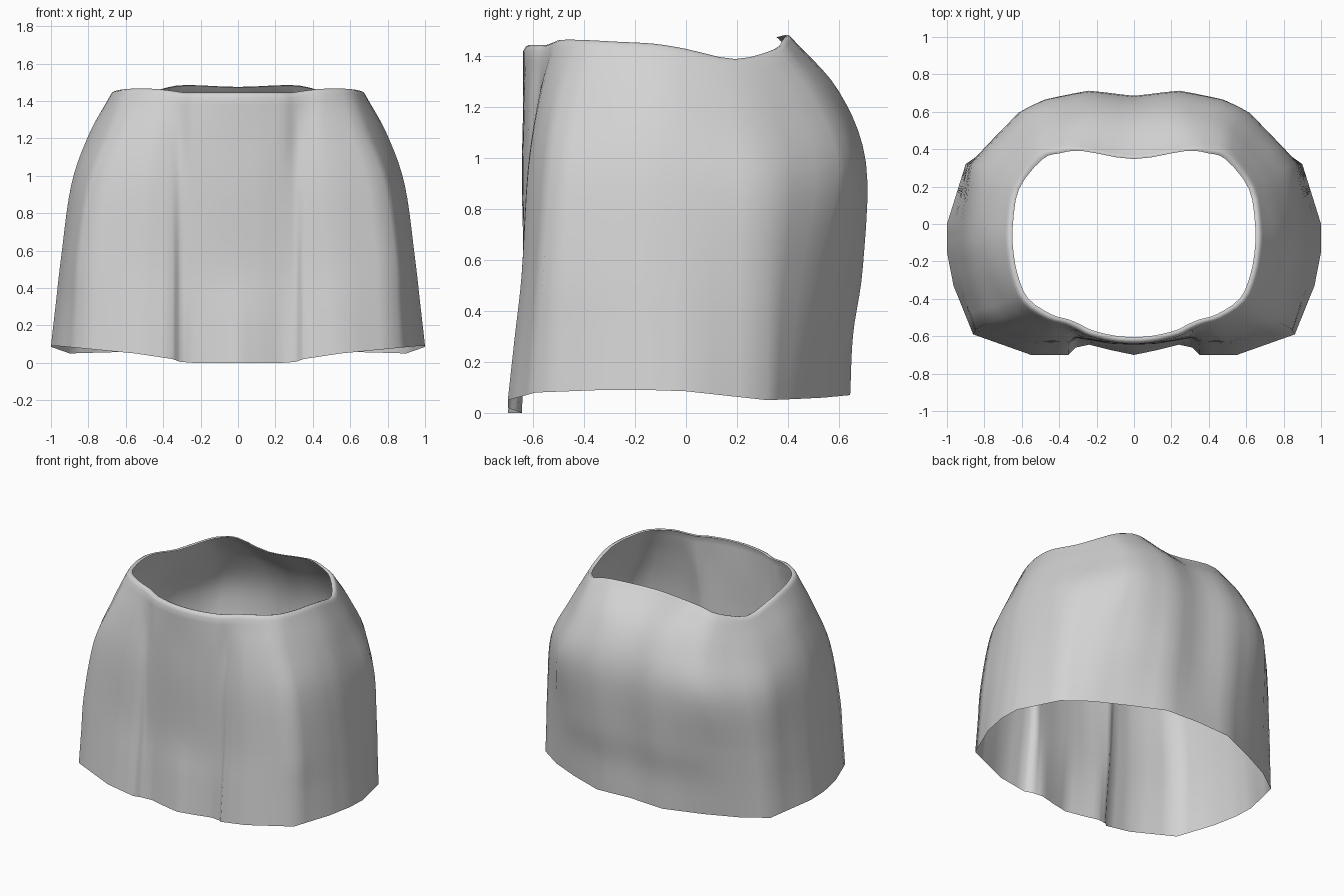
import bpy, bmesh, math

if "Cube" in bpy.data.objects:
    bpy.data.objects.remove(bpy.data.objects["Cube"])

# Half outlines (x, y) from front centre round to back centre, at rising heights
HEM = [(0, -.70), (.12, -.675), (.24, -.645), (.31, -.66), (.35, -.70), (.55, -.70), (.86, -.59), (.965, -.33),
       (1, -.15), (1, 0), (.90, .32), (.73, .44), (.52, .54), (.26, .645), (0, .645)]
THIGH = [(0, -.64), (.12, -.635), (.24, -.62), (.31, -.615), (.35, -.645), (.53, -.645), (.84, -.56), (.92, -.30),
         (.945, -.13), (.945, 0), (.885, .32), (.68, .51), (.49, .62), (.25, .695), (0, .67)]
HIP = [(0, -.645), (.12, -.64), (.24, -.62), (.31, -.605), (.36, -.62), (.50, -.62), (.78, -.53), (.86, -.30),
       (.89, -.13), (.89, 0), (.855, .32), (.605, .60), (.47, .665), (.24, .707), (0, .68)]
BELLY = [(0, -.64), (.12, -.635), (.24, -.615), (.31, -.58), (.37, -.58), (.46, -.575), (.67, -.49), (.765, -.28),
         (.795, -.13), (.795, 0), (.74, .27), (.54, .51), (.42, .565), (.23, .60), (0, .575)]
WAIST = [(0, -.64), (.12, -.63), (.24, -.60), (.30, -.57), (.37, -.54), (.47, -.51), (.60, -.42), (.66, -.28),
         (.685, -.13), (.685, 0), (.65, .2), (.52, .365), (.42, .40), (.29, .413), (0, .367)]
HEM_Z = [0, 0, 0, .005, .02, .05, .08, .09, .09, .085, .05, .055, .06, .07, .08]
WAIST_Z = [1.42, 1.42, 1.42, 1.42, 1.43, 1.44, 1.44, 1.433, 1.425, 1.405, 1.365, 1.42, 1.455, 1.475, 1.465]
# Extra outline under the seat, slightly tucked in at the back
LOW = [(a + (c - a) * .47, b + (d - b) * .47 - .012 * max(0, min(1, (b - .4) / .2)))
       for (a, b), (c, d) in zip(HEM, THIGH)]
RINGS = (HEM, LOW, THIGH, HIP, BELLY, WAIST)
LEVELS = [0, .17, .36, .65, .85, 1]
ROLL = [(.985, .018), (.965, .025), (.945, .02)]
AROUND, UP = 3, 5


def curve(a, b, c, d, u):
    """Catmull-Rom value between b and c."""
    return .5 * (2 * b + (c - a) * u + (2 * a - 5 * b + 4 * c - d) * u * u
                 + (3 * b - a - 3 * c + d) * u ** 3)


def column(i):
    """Smooth vertical line of points through the outlines."""
    low, top = HEM_Z[i], WAIST_Z[i]
    keys = [(*ring[i], low + t * (top - low)) for ring, t in zip(RINGS, LEVELS)]
    ext = [tuple(2 * p - q for p, q in zip(keys[0], keys[1]))] + keys
    ext.append(tuple(2 * p - q for p, q in zip(keys[-1], keys[-2])))
    pts = [tuple(curve(*v, s / UP) for v in zip(*ext[k:k + 4]))
           for k in range(len(keys) - 1) for s in range(UP)]
    pts.append(keys[-1])
    # rolled waist edge, flatter at the back
    x, y, z = keys[-1]
    k = 1 if y < .3 else .4
    return pts + [(x * f, y * f, z + lift * k) for f, lift in ROLL]


half = [column(i) for i in range(len(HEM))]
# Full loop of columns: right half, then the mirrored left half
loop = half + [[(-x, y, z) for x, y, z in col] for col in half[-2:0:-1]]
m, rows = len(loop), len(half[0])

bm = bmesh.new()
grid = []
for j in range(m):
    four = [loop[(j + o) % m] for o in (-1, 0, 1, 2)]
    for s in range(AROUND):
        u, line = s / AROUND, []
        for r in range(rows):
            # straight panels at the hem, round at the waist
            w = min(1, r / (rows - 1 - len(ROLL))) ** 2.5
            p = [c[r] for c in four]
            line.append(bm.verts.new([(1 - w) * (b + (c - b) * u) + w * curve(a, b, c, d, u)
                                      for a, b, c, d in zip(*p)]))
        grid.append(line)
for j, a in enumerate(grid):
    b = grid[(j + 1) % len(grid)]
    for r in range(rows - 1):
        bm.faces.new((a[r], b[r], b[r + 1], a[r + 1]))

mesh = bpy.data.meshes.new("skirt")
bm.to_mesh(mesh)
bm.free()
skirt = bpy.data.objects.new("skirt", mesh)
bpy.context.collection.objects.link(skirt)

grey = bpy.data.materials.new("light grey cloth")
grey.diffuse_color = (.65, .65, .65, 1)
grey.use_nodes = True
grey.node_tree.nodes["Principled BSDF"].inputs["Base Color"].default_value = grey.diffuse_color
mesh.materials.append(grey)

bpy.context.view_layer.objects.active = skirt
skirt.select_set(True)
bpy.ops.object.shade_smooth_by_angle(angle=math.radians(85))
